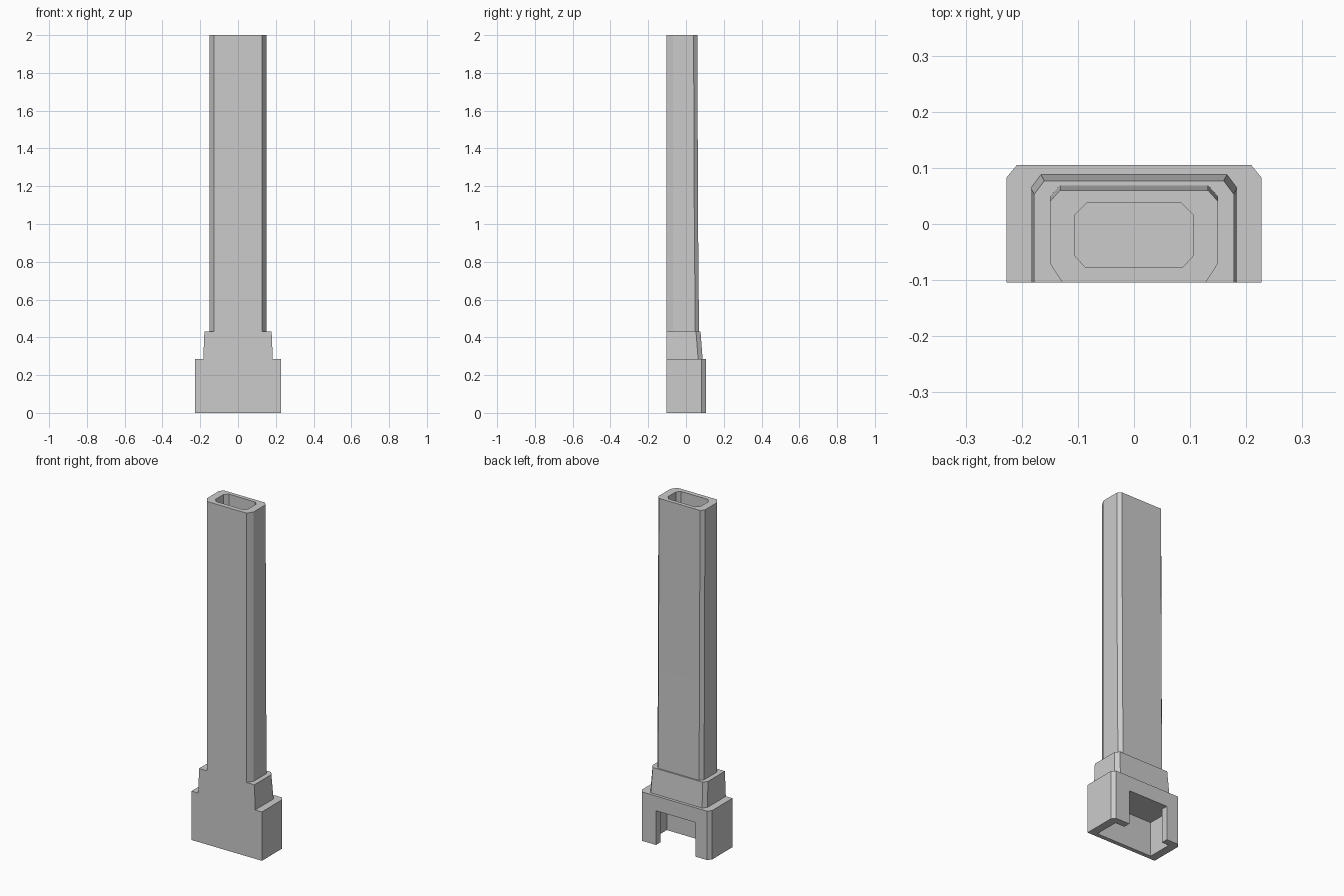
import bpy, bmesh

if "Cube" in bpy.data.objects:
    bpy.data.objects.remove(bpy.data.objects["Cube"])

FRONT = -0.104


def outline(hw, y0, y1, back=(0, 0), front=(0, 0)):
    """Rectangle with optional corner cuts (x, y) at back and front."""
    pts = []
    for sx, sy, y, cut in ((-1, -1, y0, front), (1, -1, y0, front),
                           (1, 1, y1, back), (-1, 1, y1, back)):
        if cut == (0, 0):
            pts.append((sx * hw, y))
            continue
        side = (sx * hw, y - sy * cut[1])
        end = (sx * (hw - cut[0]), y)
        pts += [side, end] if sx * sy > 0 else [end, side]
    return pts


def loft(name, rings):
    """Solid through (z, outline) rings, all with equal point counts."""
    bm = bmesh.new()
    loops = [[bm.verts.new((x, y, z)) for x, y in pts] for z, pts in rings]
    n = len(loops[0])
    for a, b in zip(loops, loops[1:]):
        for i in range(n):
            j = (i + 1) % n
            bm.faces.new((a[i], a[j], b[j], b[i]))
    bm.faces.new(loops[0][::-1])
    bm.faces.new(loops[-1])
    bmesh.ops.recalc_face_normals(bm, faces=bm.faces)
    mesh = bpy.data.meshes.new(name)
    bm.to_mesh(mesh)
    bm.free()
    obj = bpy.data.objects.new(name, mesh)
    bpy.context.collection.objects.link(obj)
    return obj


def carve(obj, cutter):
    """Subtract the cutter, apply the result and discard the cutter."""
    cutter.hide_render = True
    mod = obj.modifiers.new("carve", 'BOOLEAN')
    mod.operation = 'DIFFERENCE'
    mod.solver = 'EXACT'
    mod.object = cutter
    bpy.context.view_layer.objects.active = obj
    bpy.ops.object.modifier_apply(modifier=mod.name)
    bpy.data.objects.remove(cutter)


# Wide hearth block with cut back corners
hearth_outline = outline(0.227, FRONT, 0.105, back=(0.018, 0.022))
hearth = loft("hearth", [(0, hearth_outline), (0.285, hearth_outline)])

# Hearth interior, open underneath
cavity = outline(0.18, -0.08, 0.065)
carve(hearth, loft("cavity_cutter", [(-0.1, cavity), (0.2, cavity)]))

# Opening through the back wall, down to the floor
mouth = [(x - 0.007, y) for x, y in outline(0.127, 0.0, 0.2)]
carve(hearth, loft("mouth_cutter", [(-0.1, mouth), (0.199, mouth)]))

# Slightly tapered shoulder above the hearth
loft("shoulder", [
    (0.285, outline(0.184, FRONT, 0.088, back=(0.018, 0.024))),
    (0.43, outline(0.178, FRONT, 0.077, back=(0.018, 0.024)))])

# Tall stack with cut corners, its back leaning in towards the top
stack = loft("stack", [
    (z, outline(0.15, FRONT, y, back=(0.018, 0.02), front=(0.022, 0.034)))
    for z, y in ((0.43, 0.069), (1.0, 0.064), (2.0, 0.06))])

# Flue sunk into the top of the stack
flue = outline(0.105, -0.077, 0.037, back=(0.02, 0.02), front=(0.018, 0.02))
carve(stack, loft("flue_cutter", [(1.8, flue), (2.1, flue)]))
